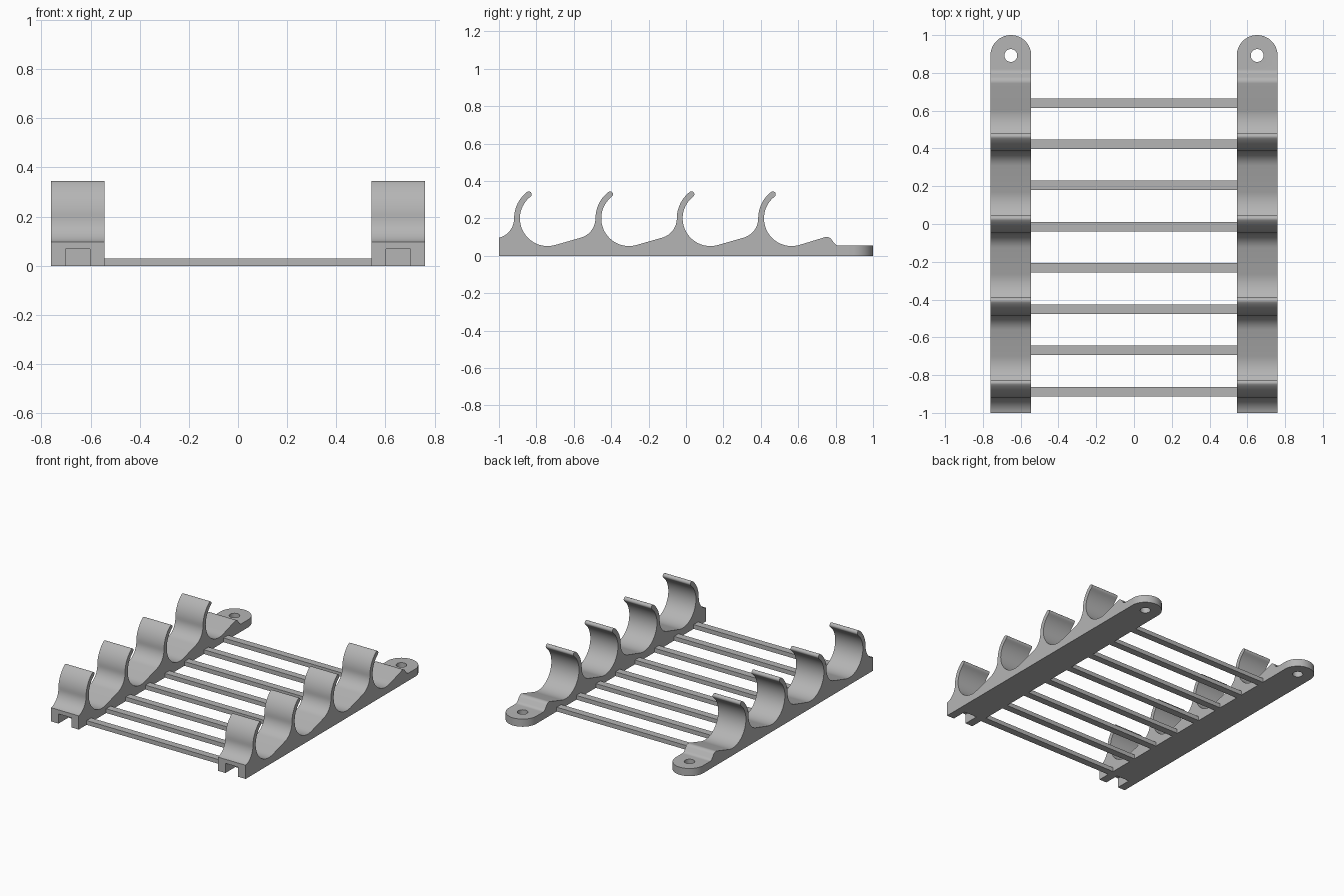
import bpy, bmesh
from math import sin, cos, radians, pi

cube = bpy.data.objects.get("Cube")
if cube:
    bpy.data.objects.remove(cube, do_unlink=True)

grey = bpy.data.materials.new("plain grey")
grey.use_nodes = True
colour = (0.46, 0.46, 0.46, 1)
grey.diffuse_color = colour
grey.node_tree.nodes["Principled BSDF"].inputs["Base Color"].default_value = colour

RAIL_X, HALF_W = 0.652, 0.108
PITCH, HOOKS = 0.435, 4
FIRST_Y, HOOK_Z = -0.74, 0.2
R_IN, R_OUT, R_FILLET = 0.148, 0.179, 0.107
TIP, SLOPE = 128, 15.5
TAB_Z, TAB_Y = 0.054, 1 - HALF_W


def arc(cx, cy, r, a0, a1, n):
    """Points on an arc, angles in degrees."""
    angles = [radians(a0 + (a1 - a0) * i / n) for i in range(n + 1)]
    return [(cx + r * cos(a), cy + r * sin(a)) for a in angles]


def prism(name, outline, axis, lo, hi):
    """Extrude a closed outline along x (outline in y, z) or z (outline in x, y)."""
    bm = bmesh.new()
    place = (lambda p, q: (lo, p, q)) if axis == "x" else (lambda p, q: (p, q, lo))
    face = bm.faces.new([bm.verts.new(place(*p)) for p in outline])
    top = bmesh.ops.extrude_face_region(bm, geom=[face])["geom"]
    move = (hi - lo, 0, 0) if axis == "x" else (0, 0, hi - lo)
    bmesh.ops.translate(bm, vec=move, verts=[v for v in top if isinstance(v, bmesh.types.BMVert)])
    bmesh.ops.recalc_face_normals(bm, faces=bm.faces)
    mesh = bpy.data.meshes.new(name)
    bm.to_mesh(mesh)
    bm.free()
    mesh.materials.append(grey)
    obj = bpy.data.objects.new(name, mesh)
    bpy.context.collection.objects.link(obj)
    return obj


def select(obj):
    bpy.ops.object.select_all(action="DESELECT")
    obj.select_set(True)
    bpy.context.view_layer.objects.active = obj


def carve(obj, cutter, operation):
    """Apply a boolean and discard the cutter."""
    select(obj)
    mod = obj.modifiers.new("carve", "BOOLEAN")
    mod.object, mod.operation, mod.solver = cutter, operation, "EXACT"
    bpy.ops.object.modifier_apply(modifier=mod.name)
    bpy.data.objects.remove(cutter, do_unlink=True)


def rail_profile():
    pts = [(-1, 0)]
    r_mid, r_cap = (R_IN + R_OUT) / 2, (R_OUT - R_IN) / 2
    for i in range(HOOKS):
        y = FIRST_Y + i * PITCH
        # concave foot, back of the hook, rounded tip, cradle
        foot = arc(y - R_OUT - R_FILLET, HOOK_Z, R_FILLET, SLOPE - 90, 0, 12)
        if i == 0:
            foot[0] = (-1, foot[0][1])
            foot = foot[:1] + [p for p in foot[1:] if p[0] > -0.998]
        pts += foot
        pts += arc(y, HOOK_Z, R_OUT, 180, TIP, 12)[1:]
        t = radians(TIP)
        pts += arc(y + r_mid * cos(t), HOOK_Z + r_mid * sin(t), r_cap, TIP, TIP - 180, 8)[1:]
        pts += arc(y, HOOK_Z, R_IN, TIP, 270 + SLOPE, 30)[1:]
    # rounded end of the last ramp, then the flat mounting tab
    pts += arc(0.752, 0.07, 0.031, 90 + SLOPE, 35, 6)
    pts += arc(0.818, 0.084, 0.03, 215, 270, 5)
    return pts + [(1, TAB_Z), (1, 0)]


def make_rail(name, x):
    rail = prism(name, rail_profile(), "x", x - HALF_W, x + HALF_W)
    # half-round tab end
    plan = [(x - HALF_W - 0.05, 0.82), (x - HALF_W - 0.05, 1.1),
            (x + HALF_W + 0.05, 1.1), (x + HALF_W + 0.05, 0.82)]
    corner = prism("tab_trim", plan, "z", -0.1, 0.5)
    keep = arc(x, TAB_Y, HALF_W, 0, 180, 32) + [(x - HALF_W, 0.7), (x + HALF_W, 0.7)]
    carve(corner, prism("tab_shape", keep, "z", -0.2, 0.6), "DIFFERENCE")
    carve(rail, corner, "DIFFERENCE")
    # screw hole
    hole = arc(x, TAB_Y, 0.034, 0, 360, 32)[:-1]
    carve(rail, prism("hole_cutter", hole, "z", -0.1, 0.2), "DIFFERENCE")
    # socket under the front end
    slot = [(-1.1, -0.1), (-0.89, -0.1), (-0.89, 0.068), (-1.1, 0.068)]
    carve(rail, prism("slot_cutter", slot, "x", x - 0.05, x + 0.05), "DIFFERENCE")
    select(rail)
    bpy.ops.object.shade_smooth_by_angle(angle=radians(30))


make_rail("left_rail", RAIL_X)
make_rail("right_rail", -RAIL_X)

# cross bars joining the rails
for i in range(8):
    y = -0.887 + i * 0.2182
    section = [(y - 0.025, 0), (y + 0.025, 0), (y + 0.025, 0.03), (y - 0.025, 0.03)]
    prism(f"cross_bar_{i + 1}", section, "x", HALF_W - RAIL_X, RAIL_X - HALF_W)
